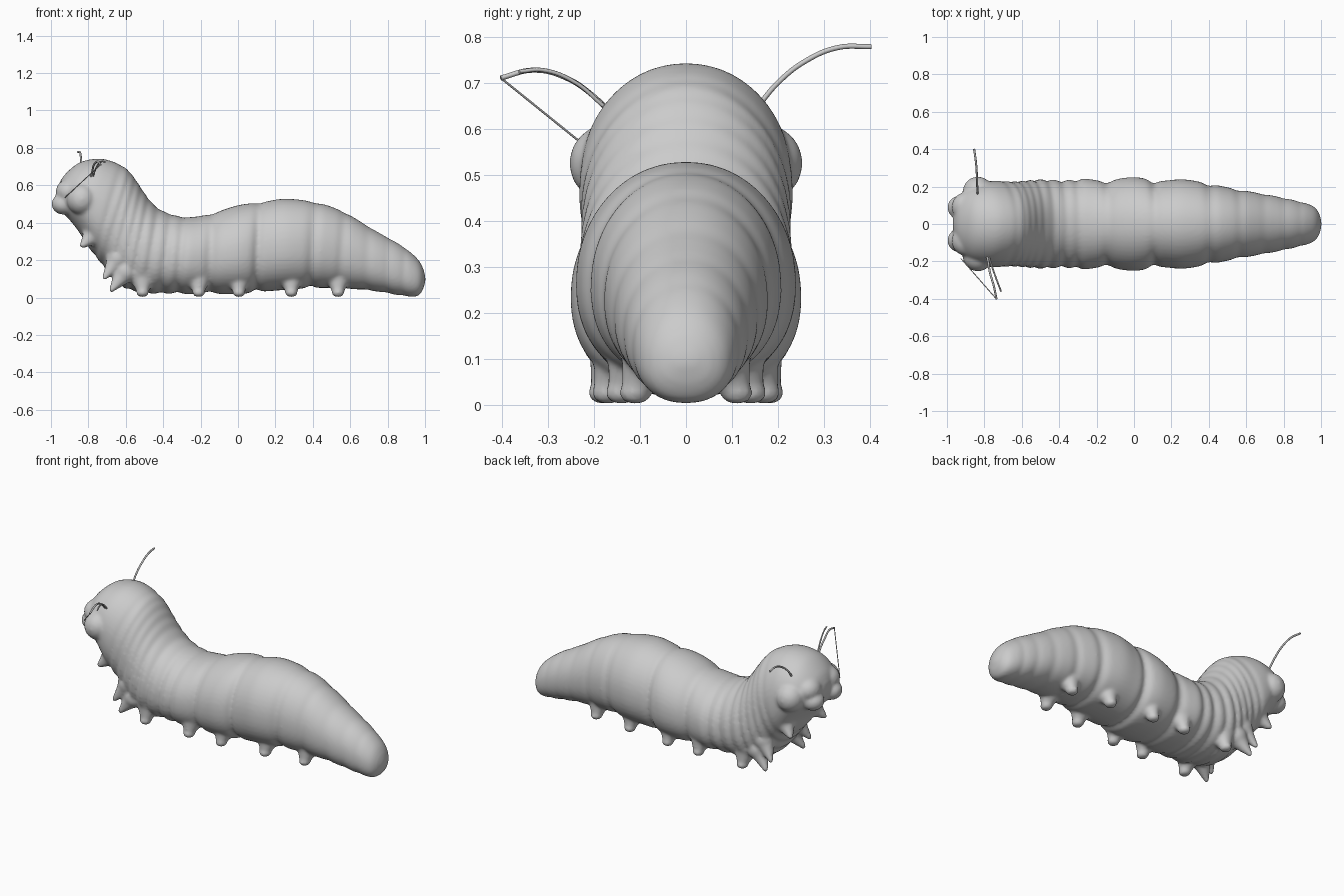
import bpy, bmesh, math
from mathutils import Vector, Matrix

if "Cube" in bpy.data.objects:
    bpy.data.objects.remove(bpy.data.objects["Cube"])

# body rings: top x, top z, bottom x, bottom z, half width (head to tail)
RINGS = [
    (-.965, .585, -.97, .53, .03), (-.932, .65, -.95, .465, .13),
    (-.85, .72, -.905, .42, .19), (-.75, .742, -.85, .35, .22),
    (-.67, .727, -.80, .27, .23), (-.595, .688, -.74, .19, .228),
    (-.545, .628, -.68, .11, .23), (-.50, .56, -.61, .05, .235),
    (-.44, .488, -.52, .025, .24), (-.36, .447, -.41, .018, .235),
    (-.26, .43, -.29, .018, .243), (-.15, .447, -.17, .018, .232),
    (0, .493, 0, .018, .25), (.14, .512, .12, .03, .23),
    (.26, .528, .27, .042, .238), (.43, .506, .40, .05, .213),
    (.57, .455, .54, .05, .185), (.73, .36, .72, .035, .155),
    (.87, .28, .86, .012, .125), (.955, .212, .95, .005, .098),
    (.99, .155, .985, .035, .062), (1.003, .10, 1.003, .09, .01)]
# fold position along the rings, depth, width
FOLDS = [(4.6, .025, .18), (5.3, .035, .18), (6, .035, .18), (6.7, .035, .18),
         (7.4, .045, .18), (8.2, .05, .2), (9, .05, .2), (9.7, .06, .2),
         (11.1, .07, .2), (12.8, .075, .18), (14.9, .06, .18), (16, .045, .15),
         (16.8, .03, .14), (17.5, .03, .14), (18.2, .03, .14)]


def spline(t):
    i = min(int(t), len(RINGS) - 2)
    f = t - i
    a, b, c, d = [RINGS[max(0, min(len(RINGS) - 1, i + k))] for k in (-1, 0, 1, 2)]
    return [q + .5 * f * (r - p + f * (2 * p - 5 * q + 4 * r - s + f * (3 * (q - r) + s - p)))
            for p, q, r, s in zip(a, b, c, d)]


def blob(bm, centre, size):
    m = Matrix.Translation(centre) @ Matrix.Diagonal((*size, 1))
    bmesh.ops.create_icosphere(bm, subdivisions=3, radius=1, matrix=m)


def limb(bm, p0, p1, r0, r1, n=9):
    for k in range(n):
        f = k / (n - 1)
        r = r0 + (r1 - r0) * f ** .8
        blob(bm, Vector(p0).lerp(Vector(p1), f), (r, r, r))


# segmented body skin
bm = bmesh.new()
N, STEPS = 48, (len(RINGS) - 1) * 10
loops = []
for j in range(STEPS + 1):
    t = j / 10
    tx, tz, bx, bz, w = spline(t)
    k = 1 - sum(d * math.exp(-((t - c) / s) ** 2) for c, d, s in FOLDS)
    top, bot = Vector((tx, 0, tz)), Vector((bx, 0, bz))
    mid, half = (top + bot) / 2, (top - bot) / 2
    taper = .12 if t < 5 else .07
    ring = []
    for i in range(N):
        a = 2 * math.pi * i / N
        c, s = math.cos(a), math.sin(a)
        e = .95 if s > 0 else .9
        wide = w * (1 - taper * s) * math.copysign(abs(c) ** e, c)
        p = mid + half * (math.copysign(abs(s) ** e, s) * (k * .4 + .6 if s > 0 else k))
        ring.append(bm.verts.new((p.x, wide * k, p.z)))
    loops.append(ring)
for r0, r1 in zip(loops, loops[1:]):
    for i in range(N):
        bm.faces.new((r0[i], r0[(i + 1) % N], r1[(i + 1) % N], r1[i]))
bm.faces.new(loops[0])
bm.faces.new(loops[-1])
bmesh.ops.recalc_face_normals(bm, faces=bm.faces)

for s in (-1, 1):
    # cheeks, brows and eye bulges
    blob(bm, (-.93, s * .088, .50), (.068, .065, .058))
    blob(bm, (-.90, s * .09, .565), (.075, .08, .07))
    blob(bm, (-.835, s * .17, .525), (.082, .084, .085))
    # three pointed front legs
    limb(bm, (-.76, s * .125, .35), (-.83, s * .165, .28), .07, .018)
    limb(bm, (-.64, s * .15, .21), (-.715, s * .19, .105), .065, .014)
    limb(bm, (-.60, s * .15, .14), (-.675, s * .185, .042), .065, .016)
    # five stubby feet, closer together towards the tail
    for x, y in ((-.51, .175), (-.21, .178), (.005, .17), (.285, .14), (.535, .11)):
        limb(bm, (x, s * (y - .055), .15), (x, s * y, .035), .095, .03)
        blob(bm, (x, s * y, .026), (.034, .036, .025))

me = bpy.data.meshes.new("caterpillar_body")
bm.to_mesh(me)
bm.free()
body = bpy.data.objects.new("caterpillar_body", me)
bpy.context.collection.objects.link(body)
rm = body.modifiers.new("blend", 'REMESH')
rm.mode = 'VOXEL'
rm.voxel_size = .009
rm.use_smooth_shade = True
sm = body.modifiers.new("soften", 'SMOOTH')
sm.factor = .5
sm.iterations = 9


# thin feelers
def feeler(name, pts, radius):
    cu = bpy.data.curves.new(name, 'CURVE')
    cu.dimensions = '3D'
    cu.bevel_depth = radius
    cu.bevel_resolution = 2
    cu.use_fill_caps = True
    cu.resolution_u = 8
    sp = cu.splines.new('BEZIER')
    sp.bezier_points.add(len(pts) - 1)
    for b, p in zip(sp.bezier_points, pts):
        b.co = p
        b.handle_left_type = b.handle_right_type = 'AUTO'
    bpy.context.collection.objects.link(bpy.data.objects.new(name, cu))


feeler("back_antenna", [(-.835, .15, .64), (-.838, .2, .70), (-.84, .26, .747),
                        (-.845, .33, .776), (-.855, .402, .778)], .0055)
feeler("front_antenna", [(-.79, -.16, .63), (-.78, -.2, .67), (-.77, -.26, .71),
                         (-.75, -.33, .727), (-.735, -.402, .71)], .0055)
feeler("front_antenna_branch", [(-.775, -.18, .65), (-.755, -.24, .70),
                                (-.73, -.31, .727), (-.71, -.362, .724)], .0045)
feeler("front_antenna_thread", [(-.735, -.402, .71), (-.925, -.185, .535)], .0025)
